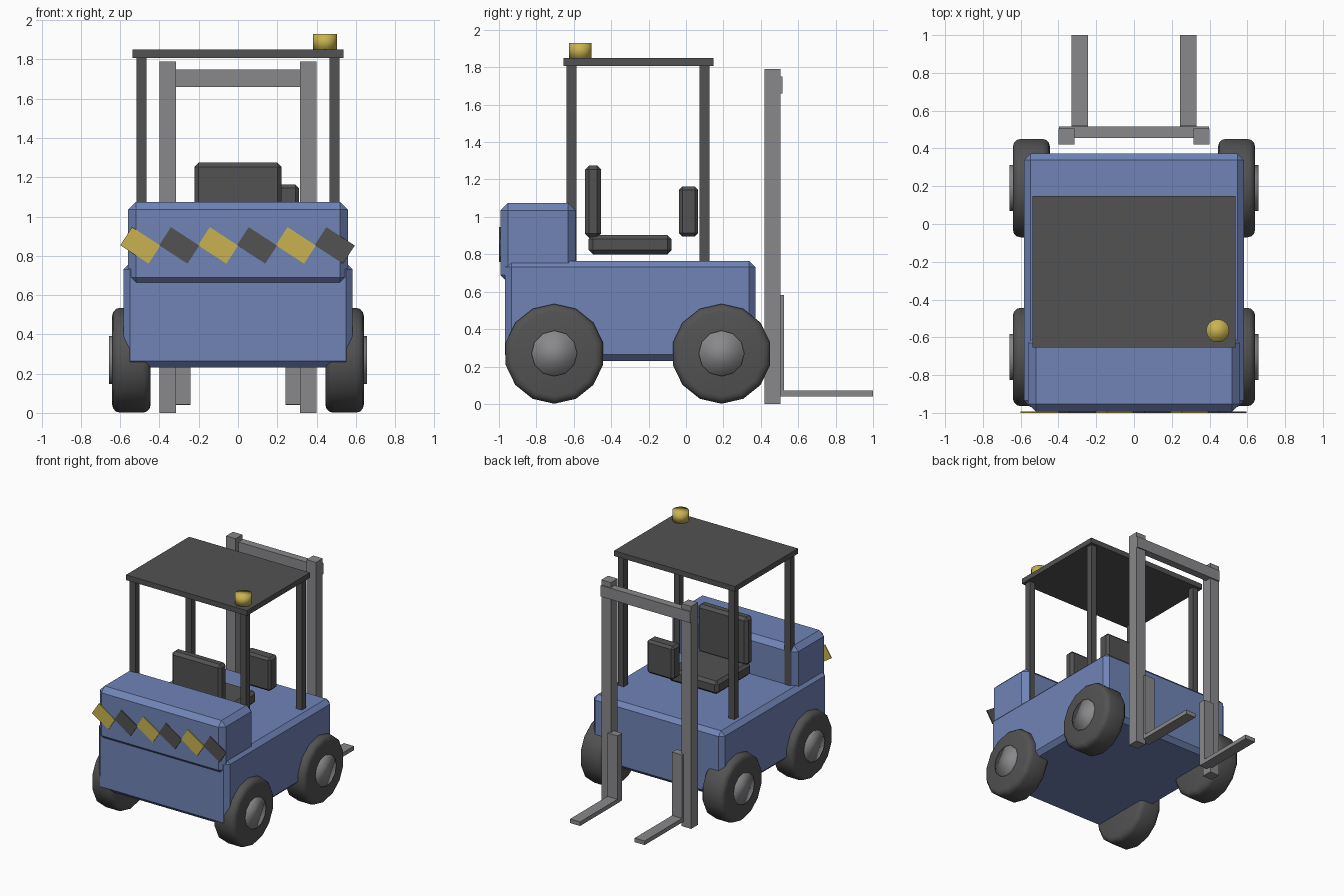
import bpy, bmesh, math
from mathutils import Matrix, Vector

if "Cube" in bpy.data.objects:
    bpy.data.objects.remove(bpy.data.objects["Cube"])


def material(name, rgb):
    m = bpy.data.materials.new(name)
    m.diffuse_color = (*rgb, 1)
    m.use_nodes = True
    m.node_tree.nodes["Principled BSDF"].inputs["Base Color"].default_value = m.diffuse_color
    return m


BLUE = material("blue paint", (0.16, 0.23, 0.47))
DARK = material("dark rubber", (0.085, 0.085, 0.085))
GREY = material("grey steel", (0.25, 0.25, 0.26))
YELLOW = material("warning yellow", (0.58, 0.45, 0.08))


def finish(name, bm, mat, smooth=False):
    bmesh.ops.recalc_face_normals(bm, faces=bm.faces[:])
    for f in bm.faces:
        f.smooth = smooth
    mesh = bpy.data.meshes.new(name)
    bm.to_mesh(mesh)
    bm.free()
    mesh.materials.append(mat)
    ob = bpy.data.objects.new(name, mesh)
    bpy.context.collection.objects.link(ob)
    return ob


def box(name, x, y, z, mat, bevel=0.0, tilt=0.0):
    """Box from (min, max) ranges, chamfered, tilted about the y axis."""
    lo, hi = Vector((x[0], y[0], z[0])), Vector((x[1], y[1], z[1]))
    bm = bmesh.new()
    bmesh.ops.create_cube(bm, size=1)
    bmesh.ops.scale(bm, vec=hi - lo, verts=bm.verts[:])
    if bevel:
        bmesh.ops.bevel(bm, geom=bm.edges[:], offset=bevel, segments=1,
                        affect='EDGES', profile=0.5)
    bmesh.ops.transform(bm, verts=bm.verts[:],
                        matrix=Matrix.Translation((lo + hi) / 2) @ Matrix.Rotation(tilt, 4, 'Y'))
    return finish(name, bm, mat)


def cylinder(name, centre, radius, depth, sides, mat, bevel=0.0, segments=1, axis_x=True):
    """Smooth cylinder with rounded rims, along x or z."""
    bm = bmesh.new()
    bmesh.ops.create_cone(bm, cap_ends=True, segments=sides, radius1=radius,
                          radius2=radius, depth=depth,
                          matrix=Matrix.Rotation(math.pi / 2, 4, 'Z'))
    if bevel:
        rims = [e for e in bm.edges if abs(e.verts[0].co.z - e.verts[1].co.z) < 1e-5]
        bmesh.ops.bevel(bm, geom=rims, offset=bevel, segments=segments,
                        affect='EDGES', profile=0.5)
    turn = Matrix.Rotation(math.pi / 2, 4, 'Y') if axis_x else Matrix()
    bmesh.ops.transform(bm, verts=bm.verts[:], matrix=Matrix.Translation(centre) @ turn)
    return finish(name, bm, mat, smooth=True)


def mirrored(side, a, b):
    return tuple(sorted((side * a, side * b)))


# Chassis and counterweight
box("chassis", (-0.583, 0.583), (-0.968, 0.372), (0.23, 0.765), BLUE, 0.034)
box("counterweight", (-0.56, 0.56), (-0.993, -0.59), (0.65, 1.075), BLUE, 0.04)

# Hazard plates across the counterweight
for i in range(6):
    cx = -0.4975 + i * 0.198
    box(f"hazard_plate_{i + 1}", (cx - 0.086, cx + 0.086), (-1.0, -0.9915),
        (0.798, 0.908), DARK if i % 2 else YELLOW, tilt=math.radians(33))

# Seat and control panel
box("seat_cushion", (-0.222, 0.222), (-0.52, -0.078), (0.80, 0.904), DARK, 0.022)
box("seat_back", (-0.222, 0.222), (-0.54, -0.454), (0.888, 1.275), DARK, 0.022)
box("control_panel", (0.07, 0.31), (-0.038, 0.065), (0.895, 1.163), DARK, 0.018)

# Overhead guard
box("roof", (-0.538, 0.538), (-0.655, 0.147), (1.808, 1.85), DARK)
cylinder("beacon", (0.443, -0.565, 1.888), 0.061, 0.084, 16, YELLOW, axis_x=False)

for side, label in ((-1, "left"), (1, "right")):
    # Guard posts
    for y, end in ((-0.612, "front"), (0.099, "rear")):
        box(f"{label}_{end}_post", mirrored(side, 0.467, 0.518),
            (y - 0.026, y + 0.026), (0.74, 1.81), DARK)

    # Mast rails and L-shaped forks
    box(f"{label}_mast_rail", mirrored(side, 0.315, 0.40), (0.42, 0.506), (0.0, 1.79), GREY)
    box(f"{label}_fork_upright", mirrored(side, 0.243, 0.332), (0.465, 0.524), (0.042, 0.583), GREY)
    box(f"{label}_fork_blade", mirrored(side, 0.243, 0.332), (0.50, 1.0), (0.04, 0.073), GREY)

    # Wheels
    for y, end in ((-0.704, "front"), (0.19, "rear")):
        cylinder(f"{label}_{end}_tyre", (side * 0.543, y, 0.268), 0.267, 0.196, 14,
                 DARK, 0.04, 3)
        cylinder(f"{label}_{end}_hub", (side * 0.63, y, 0.27), 0.122, 0.056, 12, GREY)

# Mast crossbar
box("mast_crossbar", (-0.398, 0.398), (0.455, 0.516), (1.66, 1.75), GREY)
